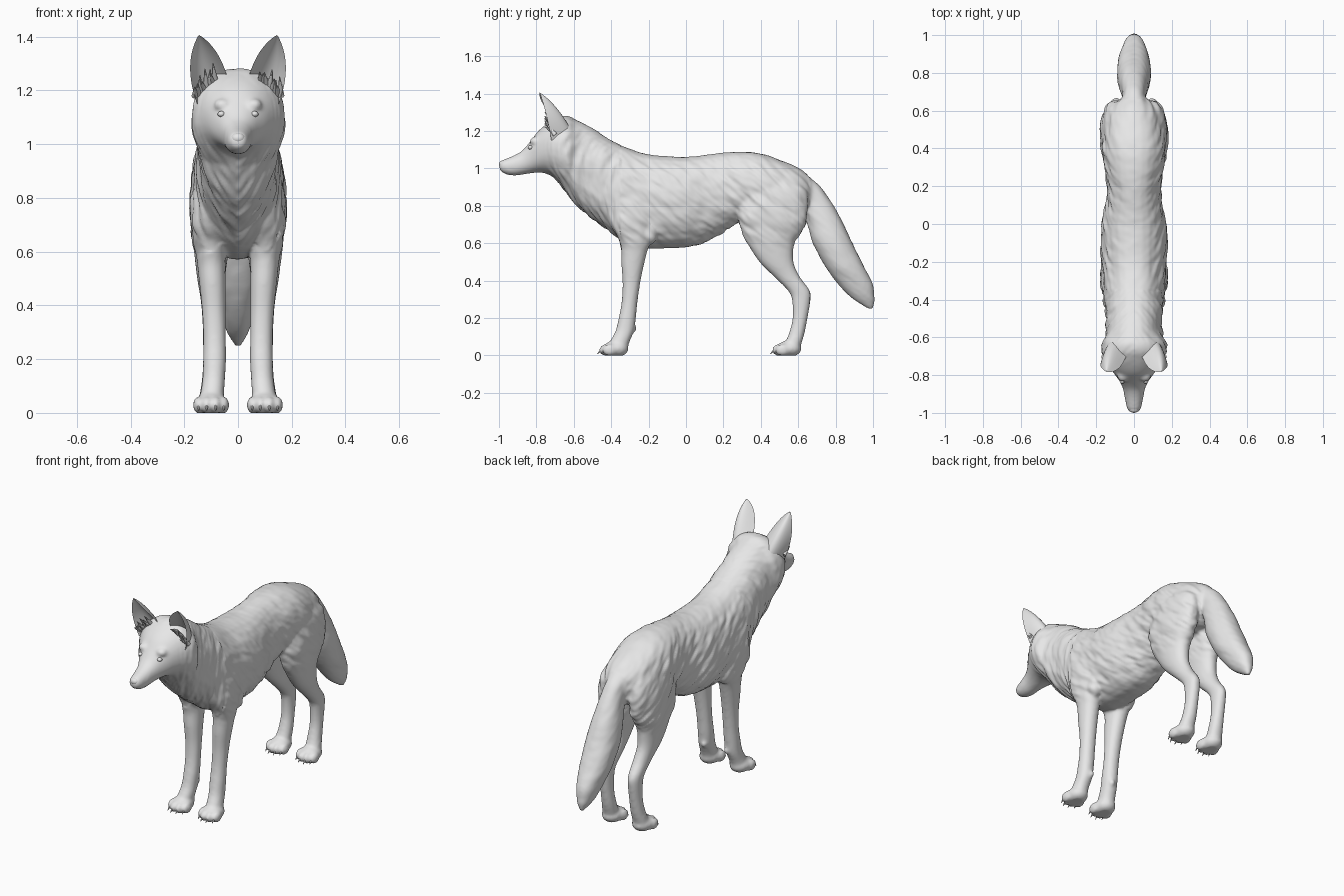
import bpy, bmesh, math, random
from mathutils import Vector, Matrix, noise

random.seed(4)
grey = bpy.data.materials.new("plain_grey")
grey.diffuse_color = (0.8, 0.8, 0.8, 1)


def finish(bm, name, angle=40):
    bmesh.ops.recalc_face_normals(bm, faces=bm.faces)
    me = bpy.data.meshes.new(name)
    bm.to_mesh(me)
    bm.free()
    me.materials.append(grey)
    ob = bpy.data.objects.new(name, me)
    bpy.context.collection.objects.link(ob)
    bpy.ops.object.select_all(action='DESELECT')
    ob.select_set(True)
    bpy.context.view_layer.objects.active = ob
    bpy.ops.object.shade_smooth_by_angle(angle=math.radians(angle))
    return ob


def smooth_rows(rows, steps=4):
    """Catmull-Rom interpolation of section rows."""
    out = []
    for i in range(len(rows) - 1):
        p0, p1 = rows[max(i - 1, 0)], rows[i]
        p2, p3 = rows[i + 1], rows[min(i + 2, len(rows) - 1)]
        for k in range(steps):
            t = k / steps
            out.append([b + 0.5 * t * (c - a + t * (2*a - 5*b + 4*c - d + t * (3*(b - c) + d - a)))
                        for a, b, c, d in zip(p0, p1, p2, p3)])
    return out + [list(rows[-1])]


def skin(bm, rings):
    """Close a list of point rings into a capped tube."""
    vs = [[bm.verts.new(p) for p in r] for r in rings]
    n = len(vs[0])
    for a, b in zip(vs, vs[1:]):
        for i in range(n):
            bm.faces.new((a[i], a[(i + 1) % n], b[(i + 1) % n], b[i]))
    bm.faces.new(vs[0])
    bm.faces.new(vs[-1])


def loft(bm, axis, rows, side=1, n=28, power=2.15):
    """Rows are (position, high, low, half width, centre x) along y or z."""
    rings = []
    for pos, hi, lo, hw, cx in smooth_rows(rows):
        ring = []
        for i in range(n):
            a = 2 * math.pi * i / n
            c, s = math.cos(a), math.sin(a)
            c = math.copysign(abs(c) ** (2 / power), c)
            s = math.copysign(abs(s) ** (2 / power), s)
            x, w = side * cx + hw * c, (hi + lo) / 2 + (hi - lo) / 2 * s
            ring.append((x, pos, w) if axis == 'y' else (x, w, pos))
        rings.append(ring)
    skin(bm, rings)


def ball(bm, loc, size):
    m = Matrix.Translation(loc) @ Matrix.Diagonal((*size, 1))
    bmesh.ops.create_uvsphere(bm, u_segments=20, v_segments=12, radius=1, matrix=m)


def spike(bm, base, tip, r):
    d = Vector(tip) - Vector(base)
    m = Matrix.Translation((Vector(base) + Vector(tip)) / 2) @ d.to_track_quat('Z', 'Y').to_matrix().to_4x4()
    bmesh.ops.create_cone(bm, cap_ends=True, segments=8, radius1=r, radius2=r * 0.15, depth=d.length, matrix=m)


body = bmesh.new()

# torso and neck
loft(body, 'y', [r + (0,) for r in (
    (0.68, 0.93, 0.80, 0.05), (0.62, 0.99, 0.75, 0.105), (0.50, 1.045, 0.73, 0.15),
    (0.40, 1.078, 0.73, 0.162), (0.30, 1.087, 0.72, 0.155), (0.20, 1.083, 0.66, 0.14),
    (0.10, 1.07, 0.605, 0.148), (0.0, 1.06, 0.58, 0.168), (-0.12, 1.065, 0.575, 0.175),
    (-0.22, 1.077, 0.575, 0.168), (-0.33, 1.115, 0.61, 0.165), (-0.42, 1.16, 0.675, 0.155),
    (-0.50, 1.212, 0.735, 0.148), (-0.58, 1.255, 0.80, 0.15), (-0.64, 1.275, 0.875, 0.155),
    (-0.70, 1.24, 0.96, 0.12))])

# head with cheek ruff and muzzle
loft(body, 'y', [r + (0,) for r in (
    (-0.57, 1.23, 0.90, 0.12), (-0.62, 1.275, 0.88, 0.165), (-0.67, 1.278, 0.92, 0.173),
    (-0.71, 1.258, 0.955, 0.157), (-0.75, 1.232, 0.975, 0.132), (-0.79, 1.197, 0.98, 0.105),
    (-0.83, 1.145, 0.976, 0.076), (-0.87, 1.098, 0.97, 0.057), (-0.91, 1.072, 0.964, 0.049),
    (-0.95, 1.055, 0.967, 0.041), (-0.98, 1.043, 0.98, 0.033), (-0.995, 1.03, 0.992, 0.02))])

# bushy tail
loft(body, 'z', [r + (0,) for r in (
    (0.97, 0.64, 0.52, 0.04), (0.90, 0.718, 0.56, 0.055), (0.82, 0.775, 0.61, 0.06),
    (0.72, 0.833, 0.645, 0.075), (0.60, 0.888, 0.68, 0.088), (0.47, 0.953, 0.75, 0.082),
    (0.38, 0.998, 0.815, 0.062), (0.31, 1.006, 0.885, 0.042), (0.275, 1.003, 0.94, 0.024),
    (0.25, 0.998, 0.98, 0.008))])

claws = bmesh.new()
for s in (1, -1):
    # front leg, from shoulder to wrist
    loft(body, 'z', (
        (0.95, -0.17, -0.38, 0.05, 0.085), (0.84, -0.15, -0.42, 0.07, 0.098),
        (0.72, -0.16, -0.41, 0.073, 0.103), (0.64, -0.18, -0.365, 0.062, 0.103),
        (0.57, -0.205, -0.345, 0.052, 0.10), (0.48, -0.228, -0.343, 0.047, 0.095),
        (0.38, -0.248, -0.337, 0.042, 0.09), (0.28, -0.262, -0.343, 0.040, 0.087),
        (0.20, -0.270, -0.358, 0.041, 0.087), (0.13, -0.280, -0.375, 0.040, 0.09),
        (0.07, -0.305, -0.405, 0.042, 0.096), (0.01, -0.32, -0.41, 0.044, 0.10)), s)
    # hind leg, from haunch to hock and foot
    loft(body, 'z', (
        (0.97, 0.58, 0.36, 0.045, 0.08), (0.87, 0.64, 0.30, 0.068, 0.099),
        (0.76, 0.652, 0.275, 0.075, 0.102), (0.68, 0.625, 0.295, 0.071, 0.102),
        (0.60, 0.578, 0.33, 0.062, 0.10), (0.50, 0.573, 0.395, 0.050, 0.10),
        (0.42, 0.607, 0.475, 0.042, 0.095), (0.35, 0.658, 0.545, 0.036, 0.095),
        (0.30, 0.664, 0.568, 0.034, 0.095), (0.20, 0.648, 0.572, 0.033, 0.095),
        (0.12, 0.632, 0.553, 0.037, 0.096), (0.06, 0.614, 0.53, 0.042, 0.10),
        (0.01, 0.60, 0.52, 0.042, 0.10)), s)
    # dewclaw pad behind the wrist
    ball(body, (s * 0.075, -0.283, 0.145), (0.016, 0.018, 0.02))
    # paws with four toes each
    for heel in (-0.36, 0.565):
        ball(body, (s * 0.10, heel - 0.015, 0.036), (0.056, 0.066, 0.042))
        for k, dx in enumerate((-0.047, -0.017, 0.017, 0.047)):
            reach = heel - (0.067 if k in (1, 2) else 0.048)
            ball(body, (s * 0.10 + dx, reach, 0.029), (0.0185, 0.037, 0.031))
            spike(claws, (s * 0.10 + dx, reach - 0.027, 0.027),
                  (s * 0.10 + dx, reach - 0.048, 0.008), 0.007)
    # brow and cheekbone
    ball(body, (s * 0.058, -0.795, 1.145), (0.032, 0.04, 0.025))
    # elbow and haunch fur edges
    ball(body, (s * 0.12, -0.20, 0.66), (0.04, 0.045, 0.07))

# fuse the body, then soften the joins
raw = finish(body, "fused_source")
mod = raw.modifiers.new("fuse", 'REMESH')
mod.mode, mod.voxel_size = 'VOXEL', 0.009
mod = raw.modifiers.new("soften", 'SMOOTH')
mod.factor, mod.iterations = 0.5, 7
bpy.context.view_layer.update()
fused = bpy.data.meshes.new_from_object(raw.evaluated_get(bpy.context.evaluated_depsgraph_get()))
bpy.data.objects.remove(raw)
bm = bmesh.new()
bm.from_mesh(fused)
bm.normal_update()


def ramp(v, a, b):
    return min(max((v - a) / (b - a), 0), 1)


# raked fur: noise stretched down and back, strongest on flanks and neck
moves = []
for v in bm.verts:
    x, y, z = v.co
    flow, across = 0.75 * y - 0.66 * z, 0.66 * y + 0.75 * z
    if y < -0.35:
        flow, across = z, y + abs(x)
    m = ramp(z, 0.55, 0.66) * ramp(y, -0.76, -0.66) * (1 - 0.75 * ramp(v.normal.z, 0.4, 0.9))
    if y > 0.66:
        m = 0.3
    f = noise.noise(Vector((x * 14, flow * 8, across * 27)))
    f += 0.5 * noise.noise(Vector((x * 25 + 9, flow * 15, across * 50)))
    moves.append(v.co + v.normal * (0.0085 * m * f + 0.002))
for v, p in zip(bm.verts, moves):
    v.co = p
    v.co.z = max(v.co.z, 0)
finish(bm, "body", 60)
finish(claws, "claws")

# cupped ears with inner fur


def through(p, q, r, t):
    return p * (1 - t) * (1 - 2 * t) + q * 4 * t * (1 - t) + r * t * (2 * t - 1)


for s, label in ((1, "left"), (-1, "right")):
    bm = bmesh.new()
    tip = Vector((0.146, -0.783, 1.407))
    edge_in = (Vector((0.038, -0.69, 1.245)), Vector((0.082, -0.765, 1.345)))
    edge_out = (Vector((0.152, -0.72, 1.15)), Vector((0.178, -0.748, 1.29)))
    back = (Vector((0.115, -0.61, 1.19)), Vector((0.137, -0.688, 1.318)))
    rings = []
    for i in range(15):
        t = min(i / 14, 0.985)
        a, b, c = (through(e[0], e[1], tip, t) for e in (edge_in, edge_out, back))
        inner = c.lerp((a + b) / 2, 0.25)
        ring = [through(a, c, b, k / 12) for k in range(13)]
        ring += [through(a, inner, b, k / 12) for k in range(11, 0, -1)]
        rings.append([(s * p.x, p.y, p.z) for p in ring])
    skin(bm, rings)
    finish(bm, label + "_ear", 50)
    bm = bmesh.new()
    for k in range(8):
        u = k / 7
        x, z = 0.085 + 0.075 * u, 1.235 - 0.055 * u
        spike(bm, (s * x, -0.70, z),
              (s * (x + random.uniform(-0.01, 0.012)), -0.755, z + random.uniform(0.03, 0.075)), 0.013)
    finish(bm, label + "_ear_fur", 50)
    # eyes
    bm = bmesh.new()
    ball(bm, (s * 0.062, -0.831, 1.112), (0.014, 0.014, 0.011))
    finish(bm, label + "_eye")

# nose pad
bm = bmesh.new()
ball(bm, (0, -0.98, 1.022), (0.026, 0.02, 0.02))
finish(bm, "nose")
